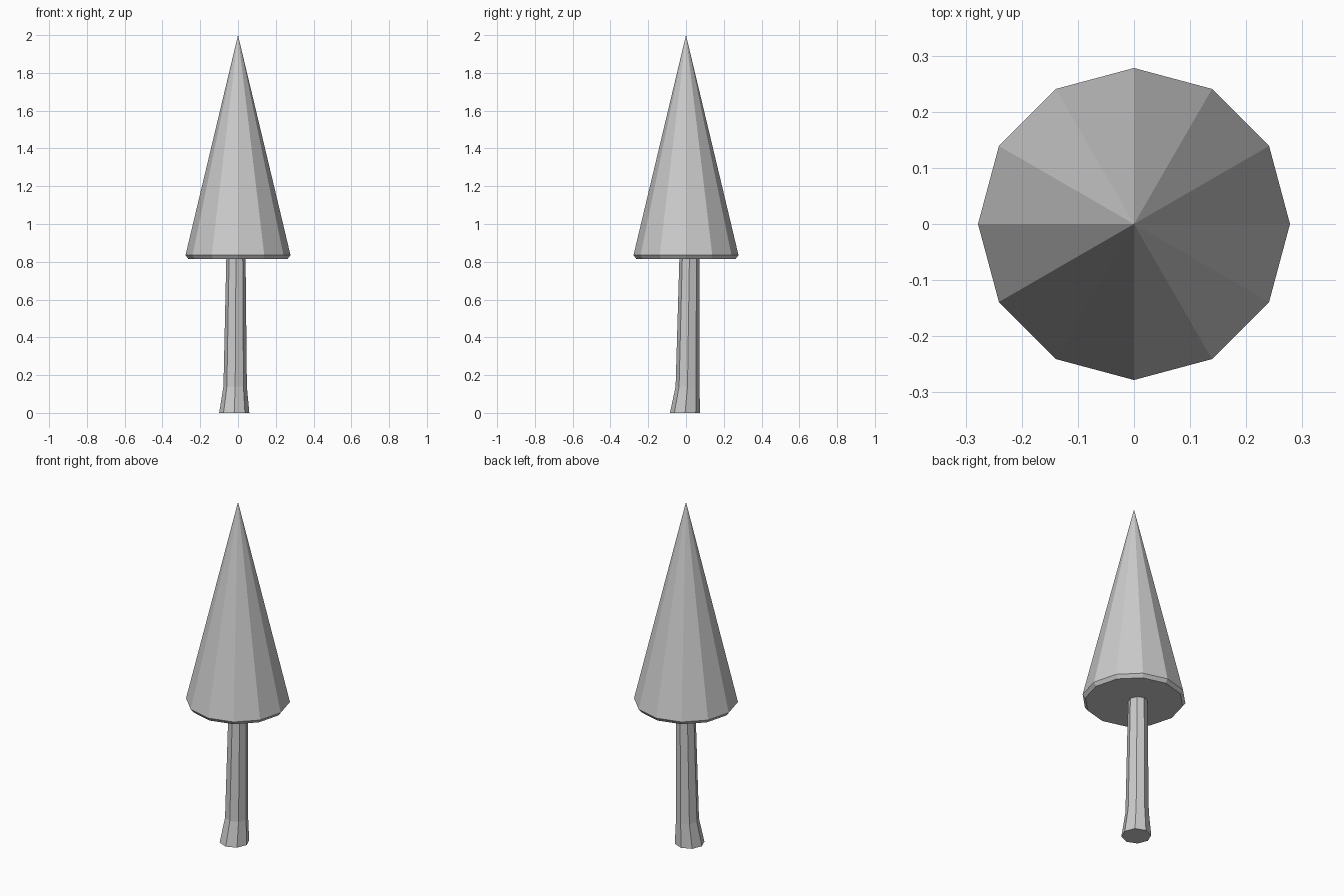
import bpy
import math

cube = bpy.data.objects.get("Cube")
if cube:
    bpy.data.objects.remove(cube, do_unlink=True)

# One plain grey for the whole tree
grey = bpy.data.materials.new("plain grey")
grey.use_nodes = True
colour = (0.6, 0.6, 0.6, 1)
grey.diffuse_color = colour
grey.node_tree.nodes["Principled BSDF"].inputs["Base Color"].default_value = colour


def loft(name, sides, rings, tip=None):
    """Flat-faced stack of polygon rings (x, y, z, radius x, radius y)."""
    verts, faces = [], []
    for x, y, z, rx, ry in rings:
        for i in range(sides):
            a = math.tau * i / sides
            verts.append((x + rx * math.cos(a), y + ry * math.sin(a), z))
    for r in range(len(rings) - 1):
        for i in range(sides):
            j = (i + 1) % sides
            low, high = r * sides, (r + 1) * sides
            faces.append((low + i, low + j, high + j, high + i))
    last = (len(rings) - 1) * sides
    faces.append(tuple(reversed(range(sides))))
    if tip:
        verts.append(tip)
        faces += [(last + i, last + (i + 1) % sides, len(verts) - 1) for i in range(sides)]
    else:
        faces.append(tuple(range(last, last + sides)))
    mesh = bpy.data.meshes.new(name)
    mesh.from_pydata(verts, [], faces)
    mesh.materials.append(grey)
    obj = bpy.data.objects.new(name, mesh)
    bpy.context.collection.objects.link(obj)
    return obj


# Slightly leaning trunk with a flared foot
loft("trunk", 8, [
    (-0.02, -0.005, 0, 0.08, 0.08),
    (-0.015, 0.008, 0.14, 0.062, 0.063),
    (-0.011, 0.018, 0.82, 0.051, 0.053),
])

# Tall cone of leaves with a narrow bevelled rim
loft("foliage", 12, [
    (0, 0, 0.815, 0.263, 0.263),
    (0, 0, 0.835, 0.278, 0.278),
], tip=(0, 0, 2))
